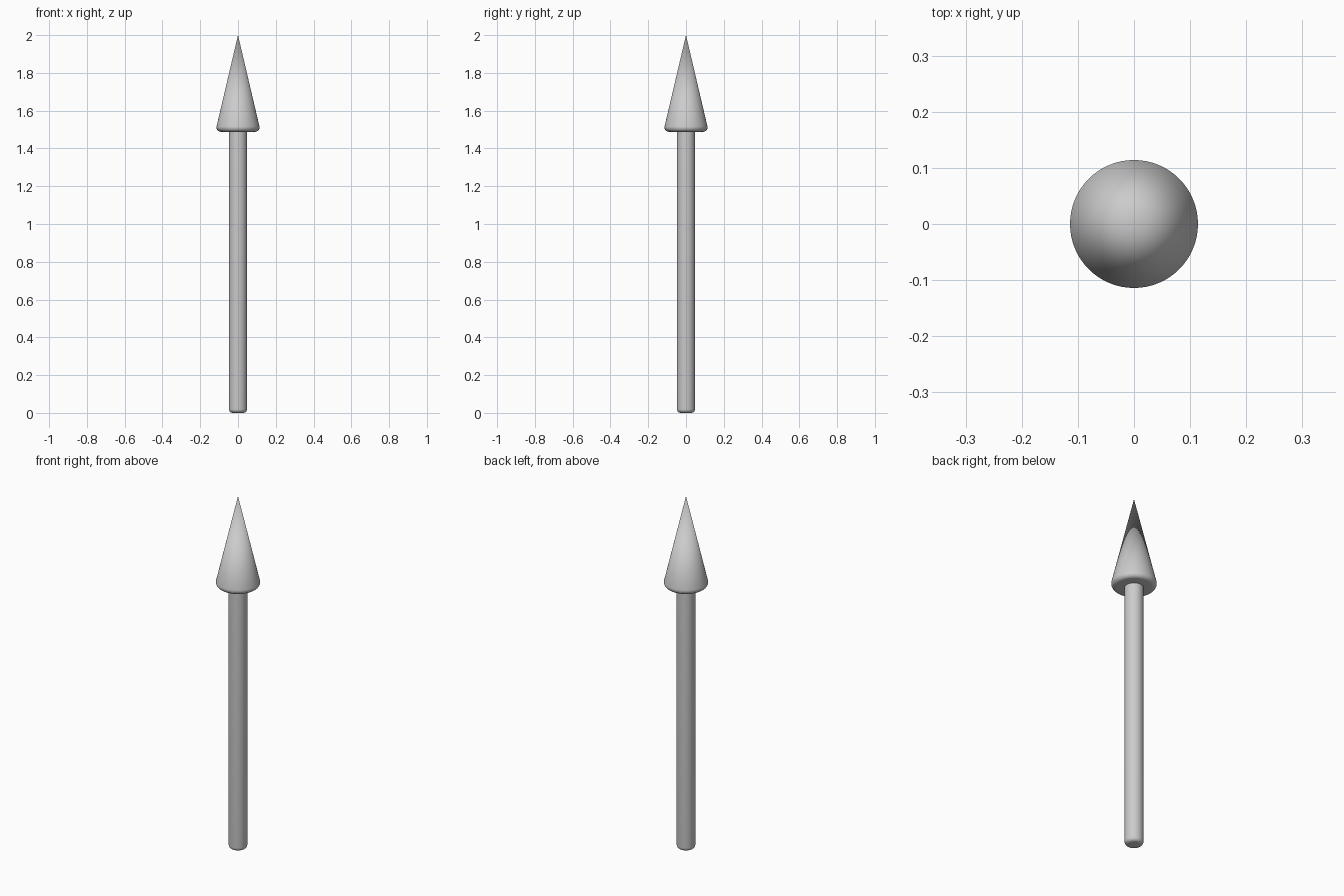
import bpy, bmesh
from math import cos, sin, pi, radians

if "Cube" in bpy.data.objects:
    bpy.data.objects.remove(bpy.data.objects["Cube"])


def arc(cx, cz, r, a0, a1, n=8):
    return [(cx + r * cos(radians(a0 + (a1 - a0) * i / n)),
             cz + r * sin(radians(a0 + (a1 - a0) * i / n))) for i in range(n + 1)]


def lathe(name, profile, sides=64):
    """Spin an (r, z) profile around the z axis into a smooth solid."""
    bm = bmesh.new()
    verts = [bm.verts.new((r, 0, z)) for r, z in profile]
    edges = [bm.edges.new(pair) for pair in zip(verts, verts[1:])]
    bmesh.ops.spin(bm, geom=verts + edges, cent=(0, 0, 0), axis=(0, 0, 1),
                   angle=2 * pi, steps=sides, use_duplicate=False)
    bmesh.ops.remove_doubles(bm, verts=bm.verts[:], dist=1e-5)
    bmesh.ops.recalc_face_normals(bm, faces=bm.faces[:])
    mesh = bpy.data.meshes.new(name)
    bm.to_mesh(mesh)
    bm.free()
    obj = bpy.data.objects.new(name, mesh)
    bpy.context.collection.objects.link(obj)
    bpy.ops.object.select_all(action='DESELECT')
    obj.select_set(True)
    bpy.context.view_layer.objects.active = obj
    bpy.ops.object.shade_smooth_by_angle(angle=radians(40))
    return obj


# Straight shaft with a rounded lower end, running up into the head
lathe("arrow_shaft", [(0, 0)] + arc(0.028, 0.02, 0.02, -90, 0) + [(0.048, 1.5), (0, 1.5)])

# Conical head with a rounded base rim, tangent to the cone side
lathe("arrow_head", [(0, 1.488)] + arc(0.09, 1.512, 0.024, -90, 13.2) + [(0, 2.0)])
